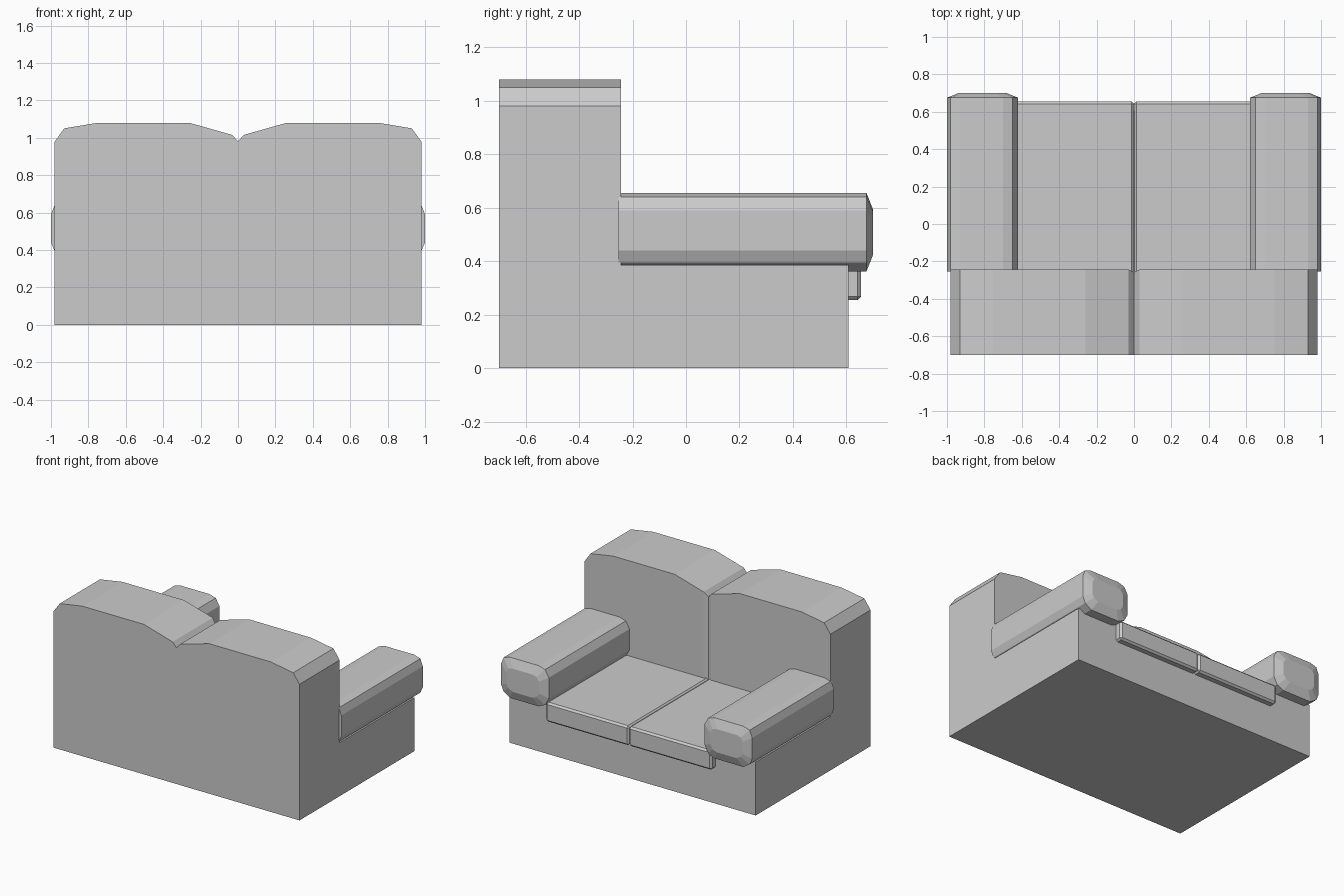
import bpy
import bmesh

cube = bpy.data.objects.get("Cube")
if cube:
    bpy.data.objects.remove(cube, do_unlink=True)

fabric = bpy.data.materials.new("light grey fabric")
fabric.use_nodes = True
colour = (0.6, 0.6, 0.6, 1)
fabric.diffuse_color = colour
fabric.node_tree.nodes["Principled BSDF"].inputs["Base Color"].default_value = colour


def finish(name, bm):
    bmesh.ops.recalc_face_normals(bm, faces=bm.faces)
    mesh = bpy.data.meshes.new(name)
    bm.to_mesh(mesh)
    bm.free()
    mesh.materials.append(fabric)
    obj = bpy.data.objects.new(name, mesh)
    bpy.context.collection.objects.link(obj)
    return obj


def loft(name, rings):
    """Skin a list of equal-length point rings and cap both ends."""
    bm = bmesh.new()
    loops = [[bm.verts.new(p) for p in ring] for ring in rings]
    count = len(loops[0])
    for a, b in zip(loops, loops[1:]):
        for i in range(count):
            j = (i + 1) % count
            bm.faces.new((a[i], a[j], b[j], b[i]))
    bm.faces.new(loops[0])
    bm.faces.new(loops[-1])
    return finish(name, bm)


# Body: L-shaped sections across the width, with a double-humped backrest
BACK, FRONT, REST, SEAT = -0.70, 0.607, -0.243, 0.385


def section(x, top, rest):
    return [(x, BACK, 0), (x, FRONT, 0), (x, FRONT, SEAT),
            (x, rest, SEAT), (x, rest, top), (x, BACK, top)]


half = [(0.03, 1.015), (0.26, 1.08), (0.75, 1.08), (0.93, 1.05), (0.98, 0.98)]
columns = [section(-x, top, REST) for x, top in reversed(half)]
columns.append(section(0, 0.98, REST - 0.014))  # groove between the humps
columns += [section(x, top, REST) for x, top in half]
loft("sofa_body", columns)

# Armrests: rounded bars with chamfered front ends
arm_profile = [(1.0, 0.44), (1.0, 0.59), (0.98, 0.64), (0.93, 0.655),
               (0.70, 0.655), (0.65, 0.64), (0.62, 0.59), (0.62, 0.44),
               (0.65, 0.385), (0.70, 0.362), (0.93, 0.362), (0.98, 0.395)]
CX, CZ = 0.81, 0.508


def arm_ring(side, y, sx=1, sz=1):
    return [(side * (CX + (x - CX) * sx), y, CZ + (z - CZ) * sz)
            for x, z in arm_profile]


for side, label in ((1, "left"), (-1, "right")):
    loft(label + "_armrest", [arm_ring(side, REST - 0.01),
                              arm_ring(side, 0.675),
                              arm_ring(side, 0.70, 0.68, 0.57)])

    # Seat cushion: bevelled slab whose front lip hangs over the body
    bm = bmesh.new()
    bmesh.ops.create_cube(bm, size=1)
    bmesh.ops.scale(bm, vec=(0.66, 0.925, 0.14), verts=bm.verts)
    bmesh.ops.translate(bm, vec=(side * 0.33, 0.1925, 0.325), verts=bm.verts)
    bmesh.ops.bevel(bm, geom=bm.edges[:], offset=0.013, segments=1,
                    affect='EDGES')
    finish(label + "_seat_cushion", bm)
